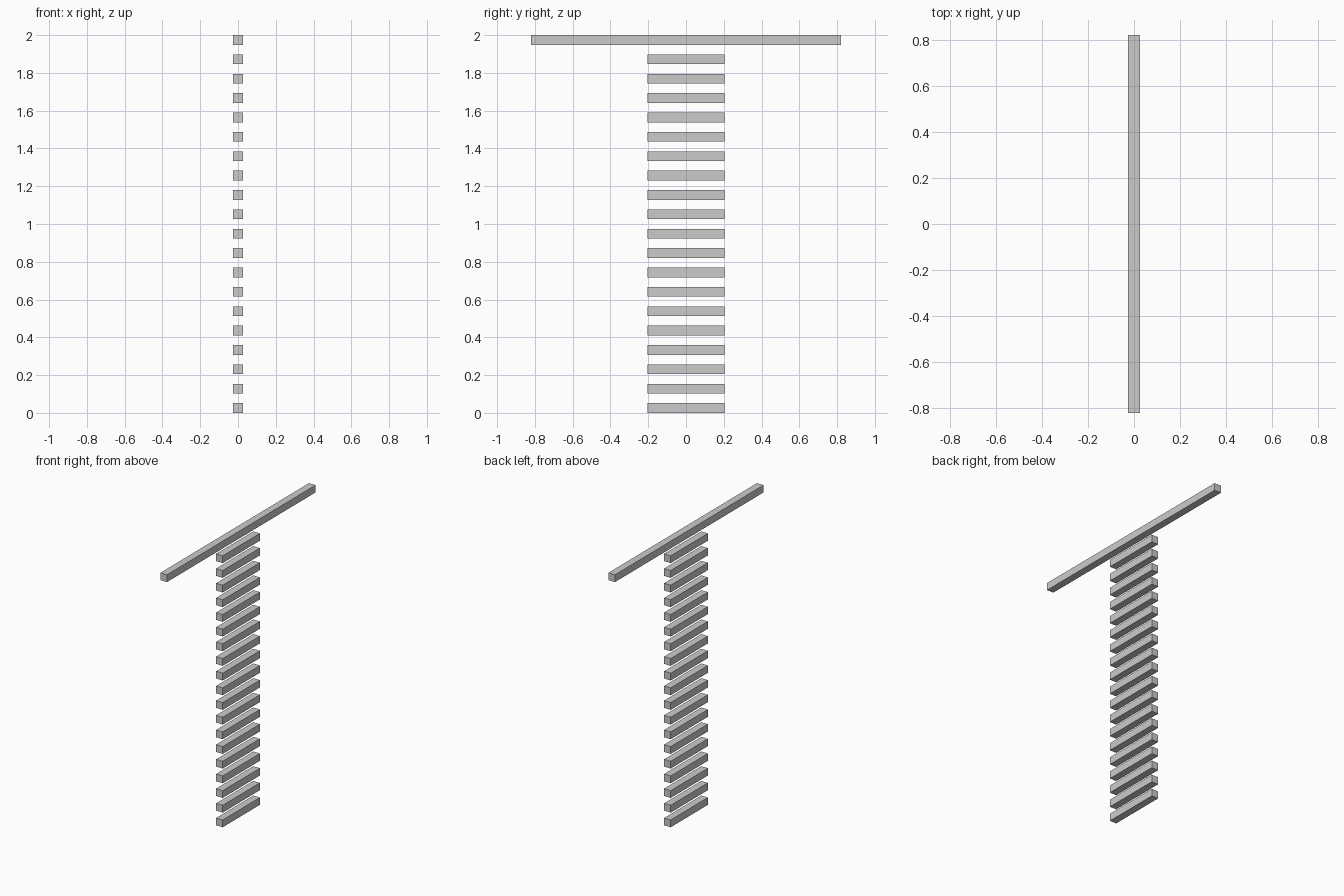
import bpy

if "Cube" in bpy.data.objects:
    bpy.data.objects.remove(bpy.data.objects["Cube"])

U = 2 / 39           # bar thickness; gaps between bars are the same size
RUNGS = 19


def bar(name, length, z):
    """Square bar running along y, resting at height z."""
    bpy.ops.mesh.primitive_cube_add(size=1, location=(0, 0, z + U / 2))
    obj = bpy.context.object
    obj.name = name
    obj.scale = (U, length, U)
    bpy.ops.object.transform_apply(location=False, rotation=False, scale=True)
    return obj


# Column of short, evenly spaced slats
for i in range(RUNGS):
    bar(f"slat_{i + 1:02d}", 8 * U, 2 * U * i)

# Long crossbar on top
bar("top_crossbar", 32 * U, 2 * U * RUNGS)
